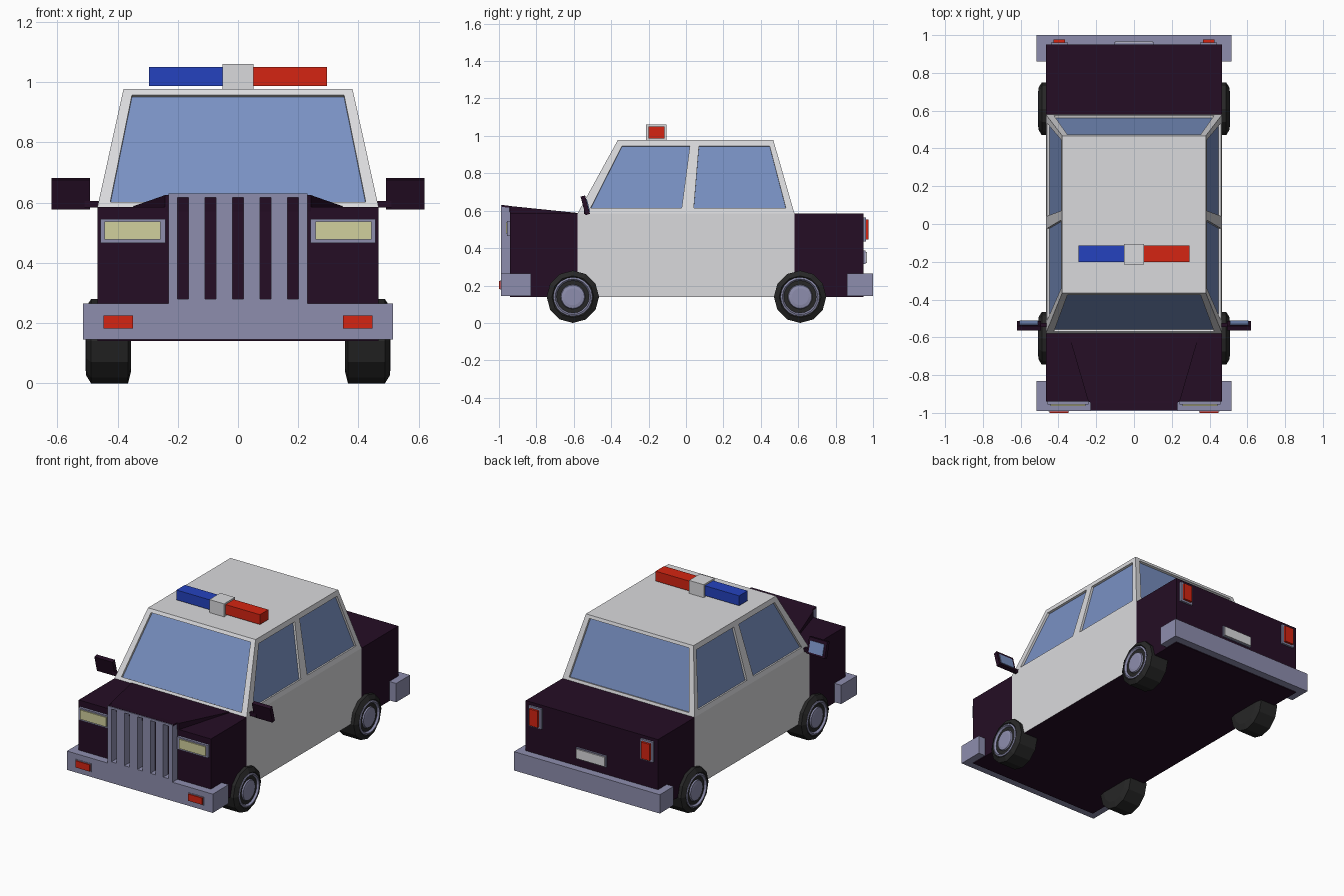
import bpy, bmesh, math
from mathutils import Vector, Matrix

if "Cube" in bpy.data.objects:
    bpy.data.objects.remove(bpy.data.objects["Cube"])


def material(name, r, g, b):
    m = bpy.data.materials.new(name)
    m.use_nodes = True
    m.diffuse_color = (r, g, b, 1)
    bsdf = next(n for n in m.node_tree.nodes if n.type == 'BSDF_PRINCIPLED')
    bsdf.inputs["Base Color"].default_value = (r, g, b, 1)
    return m


WHITE = material("white paint", .70, .70, .72)
DARK = material("dark plum paint", .018, .004, .018)
METAL = material("lavender metal", .27, .27, .42)
GLASS = material("blue glass", .19, .28, .54)
RED = material("red lamp", .66, .018, .006)
BLUE = material("blue lamp", .018, .055, .52)
CREAM = material("cream lens", .64, .63, .34)
RUBBER = material("black rubber", .02, .02, .02)


def finish(bm, name, *mats):
    bmesh.ops.remove_doubles(bm, verts=bm.verts, dist=.0005)
    bmesh.ops.recalc_face_normals(bm, faces=bm.faces)
    mesh = bpy.data.meshes.new(name)
    bm.to_mesh(mesh)
    bm.free()
    for m in mats:
        mesh.materials.append(m)
    obj = bpy.data.objects.new(name, mesh)
    bpy.context.collection.objects.link(obj)
    return obj


def box(name, x, y, z, mat, tilt=0):
    """Box from three (min, max) ranges, optionally tilted about x."""
    bm = bmesh.new()
    size = Vector((x[1] - x[0], y[1] - y[0], z[1] - z[0]))
    mid = Vector((sum(x), sum(y), sum(z))) / 2
    bmesh.ops.create_cube(bm, size=1, matrix=Matrix.Translation(mid)
                          @ Matrix.Rotation(tilt, 4, 'X') @ Matrix.Diagonal(size.to_4d()))
    return finish(bm, name, mat)


def pair(name, x, y, z, mat, tilt=0):
    """The same box on the left (+x) and the right (-x)."""
    box("left_" + name, x, y, z, mat, tilt)
    box("right_" + name, (-x[1], -x[0]), y, z, mat, tilt)


def loft(sections):
    """Solid through rectangular sections (y, half width, top, bottom)."""
    bm = bmesh.new()
    rings = [[bm.verts.new(p) for p in ((-w, y, b), (w, y, b), (w, y, t), (-w, y, t))]
             for y, w, t, b in sections]
    for r, s in zip(rings, rings[1:]):
        for i in range(4):
            j = (i + 1) % 4
            bm.faces.new((r[i], r[j], s[j], s[i]))
    bm.faces.new(rings[0])
    bm.faces.new(rings[-1])
    return bm


# Lower body: dark nose, tail and floor with white door panels
bm = loft([(y, .467, .585, .14) for y in (-.94, -.58, .58, .95)])
bm.normal_update()
for f in bm.faces:
    if abs(f.normal.x) > .5 and abs(f.calc_center_median().y) < .3:
        f.material_index = 1
finish(bm, "body", DARK, WHITE)

# Raised hood that narrows towards the grille
finish(loft([(-.57, .35, .587, .57), (-.94, .242, .625, .57),
             (-.945, .23, .626, .618), (-.985, .23, .631, .619)]), "hood", DARK)


# Cabin with recessed windows
def window(bm, corners, u0, u1, v0, v1):
    """Framed pane in a quad given as bottom a, b and top c, d."""
    a, b, c, d = [Vector(p) for p in corners]

    def at(u, v):
        return a.lerp(b, u).lerp(d.lerp(c, u), v)

    outer = [a, b, c, d]
    inner = [at(u0, v0), at(u1, v0), at(u1, v1), at(u0, v1)]
    n = (b - a).cross(d - a).normalized()
    if n.dot(at(.5, .5) - Vector((0, 0, .75))) < 0:
        n = -n
    deep = [p - n * .014 for p in inner]

    def face(pts, index=0):
        bm.faces.new([bm.verts.new(p) for p in pts]).material_index = index

    for i in range(4):
        j = (i + 1) % 4
        face((outer[i], outer[j], inner[j], inner[i]))
        face((inner[i], inner[j], deep[j], deep[i]))
    face(deep, 1)


BASE, ROOF, BW, RW = .585, .977, .467, .38
LOW = (-.58, .005, .58)       # pillar positions at the sill
HIGH = (-.365, .047, .467)    # and at the roof
bm = bmesh.new()
for s in (-1, 1):
    for i, (u0, u1) in enumerate(((.094, .945), (.06, .933))):
        window(bm, [(s * BW, LOW[i], BASE), (s * BW, LOW[i + 1], BASE),
                    (s * RW, HIGH[i + 1], ROOF), (s * RW, HIGH[i], ROOF)],
               u0, u1, .077, .92)
for i in (0, 2):
    window(bm, [(-BW, LOW[i], BASE), (BW, LOW[i], BASE),
                (RW, HIGH[i], ROOF), (-RW, HIGH[i], ROOF)], .042, .958, .045, .95)
roof = [(-RW, y, ROOF) for y in HIGH] + [(RW, y, ROOF) for y in reversed(HIGH)]
bm.faces.new([bm.verts.new(p) for p in roof])
finish(bm, "cabin", WHITE, GLASS)

# Bumpers
box("front_bumper", (-.515, .515), (-.99, -.83), (.145, .265), METAL)
box("rear_bumper", (-.515, .515), (.86, 1), (.145, .265), METAL)

# Grille: six bars leaving five dark slots
pitch, slot = .0915, .036
edges = [-.23]
for k in range(-2, 3):
    edges += [k * pitch - slot / 2, k * pitch + slot / 2]
edges.append(.23)
for k in range(6):
    box("grille_bar_%d" % (k + 1), edges[2 * k:2 * k + 2], (-.99, -.935), (.26, .62), METAL)
box("grille_top", (-.23, .23), (-.99, -.984), (.617, .63), METAL)
box("grille_base", (-.23, .23), (-.99, -.935), (.26, .28), METAL)

# Lamps and number plate
pair("headlight_frame", (.24, .457), (-.956, -.935), (.466, .546), METAL)
pair("headlight", (.257, .443), (-.963, -.95), (.477, .537), CREAM)
pair("bumper_lamp_frame", (.343, .452), (-.993, -.98), (.177, .23), METAL)
pair("bumper_lamp", (.348, .447), (-1, -.985), (.182, .225), RED)
pair("tail_light_frame", (.35, .44), (.945, .962), (.435, .565), METAL)
pair("tail_light", (.365, .425), (.955, .976), (.447, .553), RED)
box("plate_frame", (-.106, .106), (.945, .96), (.314, .386), METAL)
box("number_plate", (-.1, .1), (.955, .967), (.32, .38), WHITE)

# Wing mirrors
pair("mirror_stem", (.45, .51), (-.545, -.525), (.583, .605), DARK)
pair("mirror", (.492, .62), (-.551, -.526), (.578, .68), DARK, .26)
pair("mirror_glass", (.507, .605), (-.529, -.521), (.594, .664), GLASS, .26)

# Roof light bar
box("blue_beacon", (-.295, -.04), (-.2, -.115), (.987, 1.05), BLUE)
box("red_beacon", (.04, .295), (-.2, -.115), (.987, 1.05), RED)
box("beacon_mount", (-.052, .052), (-.215, -.105), (.97, 1.06), WHITE)


# Wheels
def lathe(name, profile, sides, side, y, mat):
    """Revolve (radius, x) points about the axle."""
    bm = bmesh.new()
    rings = [[bm.verts.new((side * x, y + r * math.sin(t), .14 - r * math.cos(t)))
              for t in (math.tau * k / sides for k in range(sides))] for r, x in profile]
    for p, q in zip(rings, rings[1:]):
        for i in range(sides):
            j = (i + 1) % sides
            bm.faces.new((p[i], p[j], q[j], q[i]))
    bm.faces.new(rings[0])
    bm.faces.new(rings[-1])
    return finish(bm, name, mat)


TYRE = [(.1, .355), (.14, .365), (.14, .488), (.112, .505), (.1, .495)]
RIM = [(.105, .49), (.104, .503), (.095, .507), (.084, .49), (.068, .49),
       (.062, .503), (.045, .506)]
for end, y in (("front", -.605), ("rear", .61)):
    for label, s in (("left", 1), ("right", -1)):
        lathe("%s_%s_tyre" % (end, label), TYRE, 12, s, y, RUBBER)
        lathe("%s_%s_rim" % (end, label), RIM, 20, s, y, METAL)
